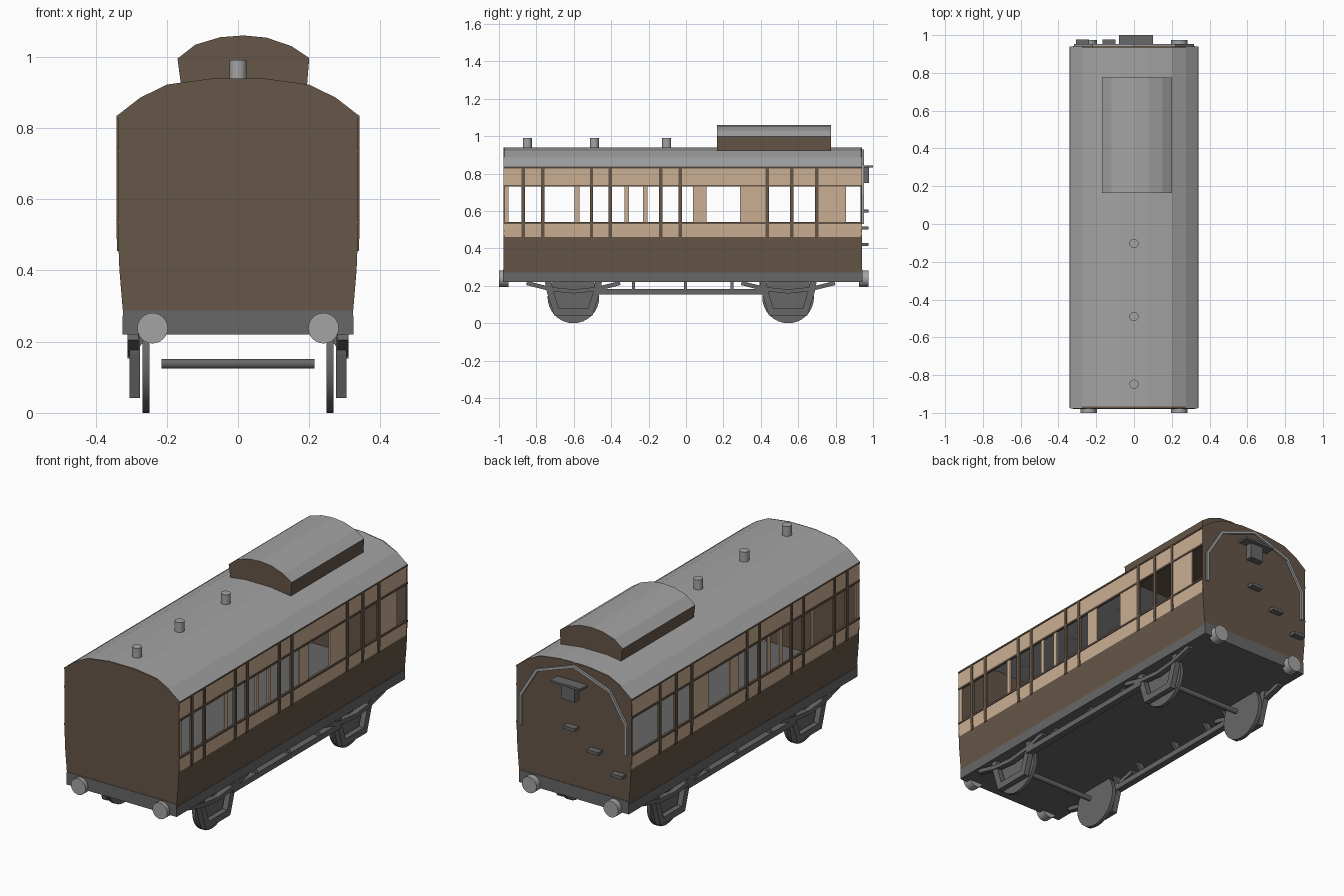
import bpy, bmesh, math
from mathutils import Vector

if "Cube" in bpy.data.objects:
    bpy.data.objects.remove(bpy.data.objects["Cube"])


def material(name, rgb):
    m = bpy.data.materials.new(name)
    m.diffuse_color = (*rgb, 1)
    m.use_nodes = True
    m.node_tree.nodes["Principled BSDF"].inputs["Base Color"].default_value = m.diffuse_color
    return m


BROWN = material("brown paint", (0.133, 0.092, 0.064))
CREAM = material("cream paint", (0.60, 0.43, 0.29))
ROOF = material("light grey", (0.37, 0.37, 0.37))
IRON = material("dark grey", (0.135, 0.135, 0.135))
Y0, Y1 = -0.975, 0.94


def finish(name, bm, *mats):
    bmesh.ops.recalc_face_normals(bm, faces=bm.faces)
    me = bpy.data.meshes.new(name)
    bm.to_mesh(me)
    bm.free()
    for m in mats:
        me.materials.append(m)
    ob = bpy.data.objects.new(name, me)
    bpy.context.collection.objects.link(ob)
    return ob


def prism(name, pts, a, b, mat, axis="y", top=None):
    """Extrude an outline along y (points are x,z) or along x (points are y,z)."""
    bm = bmesh.new()

    def at(p, t):
        return (p[0], t, p[1]) if axis == "y" else (t, p[0], p[1])
    lo = [bm.verts.new(at(p, a)) for p in pts]
    hi = [bm.verts.new(at(p, b)) for p in pts]
    bm.faces.new(lo)
    bm.faces.new(hi)
    n = len(pts)
    for i in range(n):
        bm.faces.new((lo[i], lo[(i + 1) % n], hi[(i + 1) % n], hi[i]))
    bmesh.ops.recalc_face_normals(bm, faces=bm.faces)
    if top:
        for f in bm.faces:
            f.material_index = int(f.normal.z > 0.3)
    return finish(name, bm, mat, *([top] if top else []))


def box(name, x0, x1, y0, y1, z0, z1, mat):
    return prism(name, [(x0, z0), (x1, z0), (x1, z1), (x0, z1)], y0, y1, mat)


def cylinder(name, centre, r, length, axis, mat, seg=24):
    bm = bmesh.new()
    bmesh.ops.create_cone(bm, cap_ends=True, segments=seg, radius1=r, radius2=r, depth=length)
    ob = finish(name, bm, mat)
    ob.rotation_euler = {"x": (0, math.pi / 2, 0), "y": (math.pi / 2, 0, 0), "z": (0, 0, 0)}[axis]
    ob.location = centre
    for p in ob.data.polygons:
        p.use_smooth = len(p.vertices) == 4
    return ob


def strip(name, path, w, a, b, mat, axis):
    """Flat bar of width w following an open path, with mitred corners."""
    P = [Vector(p) for p in path]
    left, right = [], []
    for i, p in enumerate(P):
        d0 = (p - P[max(i - 1, 0)]).normalized()
        d1 = (P[min(i + 1, len(P) - 1)] - p).normalized()
        d = (d0 + d1).normalized()
        k = w / 2 / max(0.5, d.dot(d1 if d1.length else d0))
        n = Vector((-d.y, d.x)) * k
        left.append(p + n)
        right.append(p - n)
    return prism(name, left + right[::-1], a, b, mat, axis)


# Body cross-section: side wall tumbles in towards the floor
SIDE = [(0.27, 0.322), (0.40, 0.333), (0.50, 0.337), (0.835, 0.337)]
ARCH = [(0.34, 0.835), (0.275, 0.885), (0.2, 0.922), (0.075, 0.939)]
ARCH = ARCH + [(-x, z) for x, z in ARCH[::-1]]


def wall_x(z):
    for (z0, x0), (z1, x1) in zip(SIDE, SIDE[1:]):
        if z <= z1:
            return x0 + (x1 - x0) * (z - z0) / (z1 - z0)
    return SIDE[-1][1]


def wall(name, s, z0, z1, y0, y1, mat, out=0.0, thick=0.008):
    zs = [z0] + [z for z, _ in SIDE if z0 < z < z1] + [z1]
    outer = [(s * (wall_x(z) + out), z) for z in zs]
    inner = [(s * (wall_x(z) + out - thick), z) for z in zs[::-1]]
    return prism(name, outer + inner, y0, y1, mat)


# Side walls with open windows, panels between them and beading strips
PANELS = [(Y0 + 0.008, -0.95), (-0.595, -0.57), (-0.33, -0.305), (-0.23, -0.205),
          (0.037, 0.11), (0.29, 0.435), (0.705, 0.855)]
BARS = [-0.87, -0.765, -0.505, -0.405, -0.135, -0.03, 0.435, 0.565, 0.70]
for s, side in ((1, "right"), (-1, "left")):
    wall(f"lower_wall_{side}", s, 0.27, 0.46, Y0, Y1, BROWN)
    wall(f"waist_panel_{side}", s, 0.46, 0.535, Y0, Y1, CREAM)
    wall(f"upper_panel_{side}", s, 0.735, 0.835, Y0, Y1, CREAM)
    for y0, y1 in PANELS:
        if side == "left" and y0 > 0.7:
            continue
        wall(f"window_panel_{side}", s, 0.535, 0.735, y0, y1, CREAM)
    for y in BARS:
        wall(f"door_bar_{side}", s, 0.455, 0.835, y - 0.009, y + 0.009, BROWN, 0.004, 0.012)
    for z in (0.535, 0.735):
        wall(f"beading_{side}", s, z - 0.005, z + 0.005, Y0, Y1, BROWN, 0.004, 0.012)
    wall(f"cornice_{side}", s, 0.827, 0.835, Y0, Y1, BROWN, 0.004, 0.012)

# End walls
outline = [(x, z) for z, x in SIDE] + ARCH[1:-1] + [(-x, z) for z, x in SIDE[::-1]]
prism("front_end_wall", outline, Y0 - 0.001, Y0 + 0.008, BROWN)
prism("back_end_wall", outline, Y1 - 0.008, Y1 + 0.001, BROWN)

# Roof shell, raised lookout and lamp vents
prism("roof", ARCH + [(x * 0.975, z - 0.008) for x, z in ARCH[::-1]], Y0, Y1, ROOF)
prism("roof_lookout", [(-0.16, 0.92), (-0.17, 0.995), (-0.12, 1.034), (-0.05, 1.055),
                       (0.015, 1.06), (0.08, 1.054), (0.15, 1.03), (0.2, 0.997), (0.194, 0.92)],
      0.165, 0.775, BROWN, top=ROOF)
for y in (-0.848, -0.49, -0.103):
    cylinder("roof_vent", (0, y, 0.96), 0.024, 0.062, "z", ROOF)

# Underframe and buffers
box("underframe", -0.324, 0.324, Y0, Y1, 0.22, 0.272, IRON)
for y in (Y0 - 0.0015, Y1 + 0.0015):
    box("buffer_beam", -0.323, 0.323, y - 0.002, y + 0.002, 0.22, 0.287, IRON)
for x in (-0.24, 0.24):
    cylinder("front_buffer", (x, -0.975, 0.238), 0.043, 0.05, "y", ROOF)
    cylinder("back_buffer", (x, 0.95, 0.238), 0.043, 0.05, "y", ROOF)

# Wheels, axles and axle guards
for yc in (-0.602, 0.546):
    cylinder("axle", (0, yc, 0.138), 0.014, 0.43, "x", IRON, 12)
    for s in (-1, 1):
        cylinder("wheel", (s * 0.258, yc, 0.138), 0.138, 0.02, "x", IRON, 32)
        guard = [(yc - 0.135, 0.222), (yc - 0.125, 0.17), (yc - 0.09, 0.06),
                 (yc + 0.09, 0.06), (yc + 0.125, 0.17), (yc + 0.135, 0.222)]
        strip("axle_guard", guard, 0.035, s * 0.275, s * 0.305, IRON, "x")
        spring = [(yc - 0.25, 0.215), (yc - 0.12, 0.182), (yc, 0.17),
                  (yc + 0.12, 0.182), (yc + 0.25, 0.215)]
        strip("leaf_spring", spring, 0.022, s * 0.28, s * 0.31, IRON, "x")

# Footboards hung between the axle guards
for s in (-1, 1):
    box("footboard", s * 0.275, s * 0.31, -0.48, 0.42, 0.153, 0.183, IRON)
    for y in (-0.46, -0.28, -0.003, 0.245, 0.40):
        prism("footboard_bracket", [(s * 0.28, 0.18), (s * 0.31, 0.18), (s * 0.285, 0.222),
                                    (s * 0.25, 0.222)], y - 0.008, y + 0.008, IRON)

# Back end fittings: handrail, lamp with shelf, climbing steps
rail = [(-0.31, 0.53), (-0.31, 0.69), (-0.215, 0.845), (0, 0.922),
        (0.215, 0.845), (0.31, 0.69), (0.31, 0.53)]
strip("end_handrail", rail, 0.014, Y1, Y1 + 0.012, ROOF, "y")
box("lamp_shelf", -0.08, 0.10, Y1, 1.0, 0.832, 0.843, IRON)
box("lamp_box", -0.03, 0.05, Y1, 0.978, 0.75, 0.832, IRON)
for x, z in ((0.005, 0.60), (-0.133, 0.51), (-0.272, 0.42)):
    box("climbing_step", x - 0.034, x + 0.034, Y1, 0.976, z - 0.008, z + 0.008, IRON)
